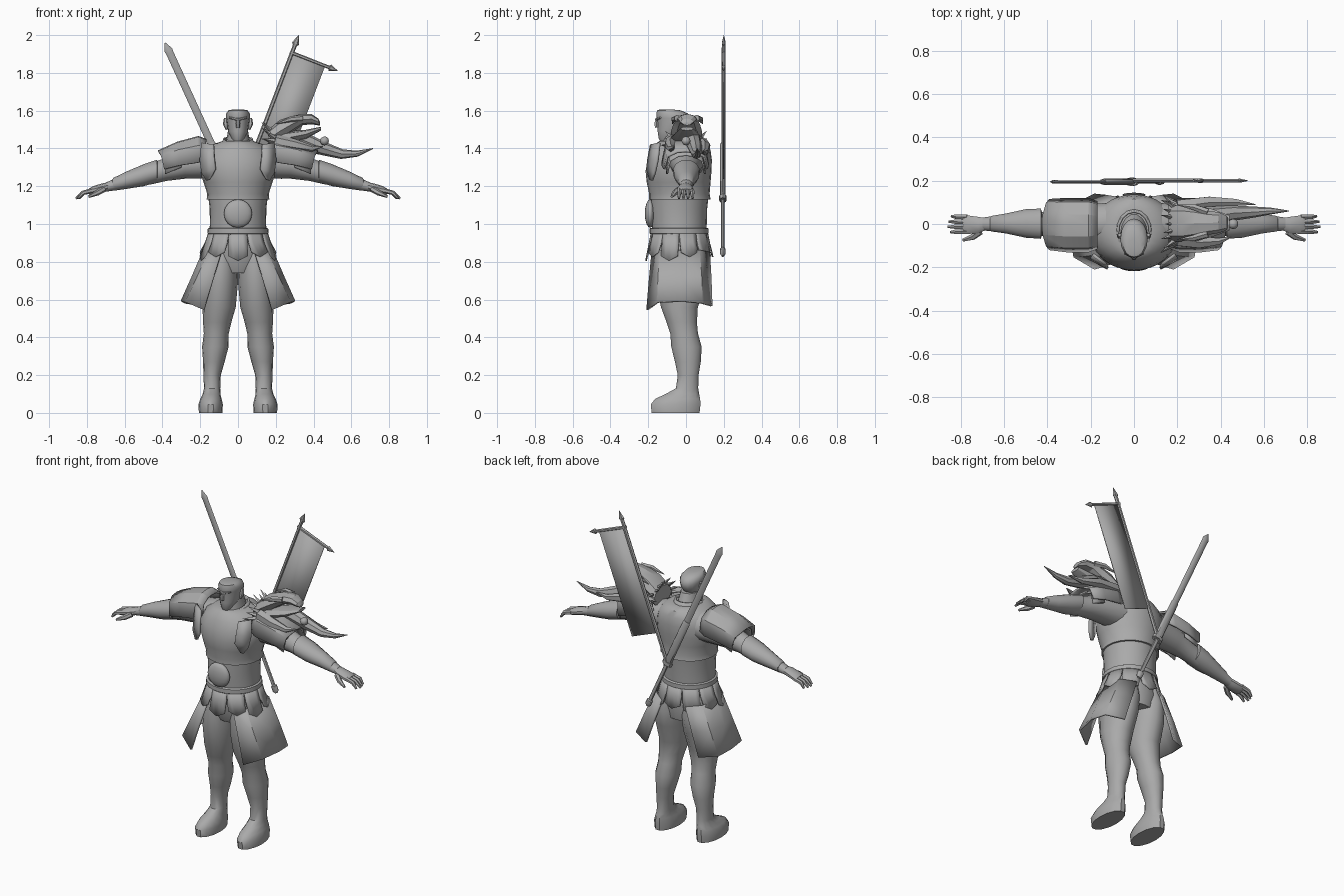
import bpy, bmesh, math
from mathutils import Vector

grey = bpy.data.materials.new("stone_grey")
grey.diffuse_color = (0.4, 0.4, 0.4, 1)


def finish(name, bm, mirror=False, thick=0, angle=40):
    bmesh.ops.recalc_face_normals(bm, faces=bm.faces)
    me = bpy.data.meshes.new(name)
    bm.to_mesh(me)
    bm.free()
    me.materials.append(grey)
    ob = bpy.data.objects.new(name, me)
    bpy.context.collection.objects.link(ob)
    bpy.ops.object.select_all(action='DESELECT')
    ob.select_set(True)
    bpy.context.view_layer.objects.active = ob
    bpy.ops.object.shade_smooth_by_angle(angle=math.radians(angle))
    if thick:
        m = ob.modifiers.new("thickness", 'SOLIDIFY')
        m.thickness, m.offset = thick, 0
    if mirror:
        ob.modifiers.new("mirror", 'MIRROR').use_mirror_merge = False
    return ob


def skin(name, rings, closed=True, **kw):
    """Bridge rows of points; closed rows become capped tubes."""
    bm = bmesh.new()
    vs = [[bm.verts.new(p) for p in r] for r in rings]
    n = len(rings[0])
    for a, b in zip(vs, vs[1:]):
        for i in range(n if closed else n - 1):
            j = (i + 1) % n
            bm.faces.new((a[i], a[j], b[j], b[i]))
    if closed:
        bm.faces.new(vs[0])
        bm.faces.new(vs[-1])
    return finish(name, bm, **kw)


def loft(name, rows, axis='z', n=14, **kw):
    """Rows: position along axis, centre, half size, y from, y to."""
    rings = []
    for t, c, h, y0, y1 in rows:
        ring = []
        for i in range(n):
            a = 2 * math.pi * i / n
            u, y = c + h * math.cos(a), (y0 + y1) / 2 + (y1 - y0) / 2 * math.sin(a)
            ring.append((u, y, t) if axis == 'z' else (t, y, u))
        rings.append(ring)
    return skin(name, rings, **kw)


def tube(name, pts, radii, n=8, flat=1, **kw):
    pts = [Vector(p) for p in pts]
    rings = []
    for i, (p, r) in enumerate(zip(pts, radii)):
        d = (pts[min(i + 1, len(pts) - 1)] - pts[max(i - 1, 0)]).normalized()
        u = Vector((0, 1, 0)).cross(d).normalized()
        v = d.cross(u)
        rings.append([p + u * r * math.cos(2 * math.pi * k / n)
                      + v * r * flat * math.sin(2 * math.pi * k / n) for k in range(n)])
    return skin(name, rings, **kw)


# Legs with feet
loft("legs", [(0, .145, .062, -.185, .075), (.045, .145, .065, -.19, .08), (.075, .143, .056, -.165, .078),
              (.1, .14, .047, -.11, .072), (.13, .137, .043, -.055, .066), (.2, .137, .046, -.045, .068),
              (.27, .128, .057, -.06, .08), (.35, .12, .07, -.08, .085), (.42, .115, .066, -.085, .065),
              (.48, .11, .075, -.105, .06), (.56, .1, .088, -.135, .065), (.68, .095, .094, -.16, .11),
              (.78, .09, .092, -.16, .125), (.9, .08, .08, -.14, .1)], mirror=True)

# Torso: hips, waist band, chest armour
loft("hips", [(.74, 0, .12, -.13, .1), (.82, 0, .16, -.165, .115), (.97, 0, .145, -.17, .1)], n=20)
loft("waist", [(.94, 0, .152, -.178, .105), (1.0, 0, .149, -.182, .11), (1.08, 0, .15, -.187, .112),
               (1.15, 0, .158, -.187, .12)], n=24)
loft("waist_belt", [(.945, 0, .155, -.187, .112), (.95, 0, .162, -.193, .12),
                    (.975, 0, .16, -.193, .12), (.98, 0, .152, -.187, .112)], n=24)
loft("chest", [(1.13, 0, .166, -.195, .13), (1.16, 0, .163, -.195, .125), (1.22, 0, .182, -.208, .13),
               (1.28, 0, .202, -.214, .135), (1.34, 0, .2, -.203, .137), (1.39, 0, .175, -.183, .13),
               (1.425, 0, .125, -.16, .115), (1.44, 0, .08, -.14, .08)], n=24)
loft("neck", [(1.39, 0, .075, -.14, .07), (1.44, 0, .062, -.13, .045), (1.5, 0, .052, -.115, .02)])

# Belt disc
bm = bmesh.new()
bmesh.ops.create_uvsphere(bm, u_segments=24, v_segments=8, radius=1)
for v in bm.verts:
    v.co = (v.co.x * .075, -.19 + v.co.y * .028, 1.055 + v.co.z * .075)
finish("belt_disc", bm)

# Head: skull, nose, brow, ears
loft("head", [(1.435, 0, .022, -.135, -.085), (1.455, 0, .036, -.145, -.05), (1.49, 0, .052, -.15, -.01),
              (1.53, 0, .058, -.15, .02), (1.56, 0, .063, -.155, .025), (1.585, 0, .063, -.157, .01),
              (1.602, 0, .05, -.152, -.03), (1.606, 0, .03, -.14, -.07)], n=16)
tube("nose", [(0, -.15, 1.56), (0, -.157, 1.535), (0, -.155, 1.51)], [.006, .012, .011], n=6)
tube("brow", [(-.045, -.135, 1.563), (0, -.155, 1.553), (.045, -.135, 1.563)], [.005, .009, .005], n=6)
tube("ears", [(.06, -.06, 1.5), (.066, -.055, 1.53), (.067, -.05, 1.56)], [.006, .014, .008],
     n=6, mirror=True)

# Collar with a V opening at the front
rows = [[], []]
for i in range(15):
    a = math.radians(-75 + i * 330 / 14 * 1)
    f = abs(i - 7) / 7
    for k, (r, z) in enumerate(((.085, 1.41 - .04 * f ** 3), (.074, 1.46 - .05 * f ** 3))):
        rows[k].append((r * math.cos(a), -.035 + 1.25 * r * math.sin(a), z))
skin("collar", rows, closed=False, thick=.01)

# Flared flaps below the belt
for i in range(10):
    a0 = -90 + i * 36
    rows = []
    for z, rx, ry, w in ((.965, .15, .145, 18), (.9, .172, .158, 17),
                         (.825 if i % 2 else .805, .2, .176, 15)):
        rows.append([(rx * math.cos(math.radians(a0 + w * s)),
                      -.035 + ry * math.sin(math.radians(a0 + w * s)),
                      z + (.025 * abs(s) if z < .85 else 0)) for s in (-1, -.5, 0, .5, 1)])
    skin("waist_flap", rows, closed=False, thick=.008)

# Side skirt plates, open at the front and back
skin("skirt_plates", [
    [(.09, -.178, .85), (.15, -.135, .86), (.18, -.03, .86), (.16, .07, .86), (.08, .122, .85)],
    [(.135, -.192, .7), (.212, -.145, .72), (.24, -.03, .72), (.222, .08, .72), (.13, .13, .71)],
    [(.18, -.205, .545), (.275, -.15, .585), (.298, -.02, .59), (.282, .085, .58), (.18, .135, .565)]],
    closed=False, thick=.012, mirror=True, angle=30)

# Arms with flared bracers
loft("arms", [(.13, 1.33, .09, -.09, .1), (.28, 1.315, .075, -.08, .085), (.38, 1.29, .062, -.06, .06),
              (.45, 1.268, .056, -.055, .055), (.6, 1.225, .04, -.04, .045), (.7, 1.195, .024, -.03, .03)],
     axis='x', mirror=True)
loft("bracers", [(.425, 1.28, .05, -.055, .055), (.43, 1.28, .06, -.07, .073), (.5, 1.258, .058, -.065, .07),
                 (.59, 1.232, .046, -.045, .05), (.66, 1.21, .034, -.035, .038), (.665, 1.21, .025, -.03, .03)],
     axis='x', mirror=True)

# Hands: palm, thumb, fingers
loft("palms", [(.68, 1.2, .022, -.028, .028), (.72, 1.19, .025, -.045, .035), (.77, 1.177, .022, -.048, .042),
               (.79, 1.172, .014, -.045, .042)], axis='x', n=10, mirror=True)
tube("thumbs", [(.71, -.035, 1.185), (.745, -.06, 1.165), (.79, -.075, 1.145)], [.016, .015, .007],
     n=6, mirror=True)
for i in range(4):
    y, e = -.034 + .022 * i, .012 * abs(i - 1.3)
    tube("fingers", [(.77, y, 1.178), (.82, y * 1.05, 1.165), (.862 - e, y * 1.1, 1.135)],
         [.013, .012, .006], n=6, mirror=True)


# Shoulder guards: faceted arched plates
def arch(x, top, low, y0, y1, slant=0):
    m = (y0 + y1) / 2
    return [(x + slant, y0, low), (x + slant / 2, y0 * .85, (top + low) / 2 + .02), (x, m + y0 * .4, top - .005),
            (x, m, top), (x, m + y1 * .4, top - .005), (x + slant / 2, y1 * .85, (top + low) / 2 + .02),
            (x + slant, y1, low)]


skin("shoulder_guards", [arch(.17, 1.445, 1.34, -.11, .1), arch(.21, 1.46, 1.325, -.125, .115),
                         arch(.32, 1.43, 1.31, -.125, .115, -.01), arch(.42, 1.385, 1.29, -.115, .11, -.03)],
     closed=False, thick=.012, mirror=True, angle=25)
skin("shoulder_lower_guards", [arch(.3, 1.4, 1.3, -.1, .095), arch(.395, 1.365, 1.265, -.1, .1, -.01)],
     closed=False, thick=.01, mirror=True, angle=25)

# Chest side plates
skin("chest_side_plates", [[(.13, -.185, 1.42), (.19, -.14, 1.43)], [(.125, -.2, 1.34), (.2, -.15, 1.34)],
                           [(.12, -.205, 1.29), (.19, -.165, 1.27)], [(.15, -.19, 1.235), (.165, -.18, 1.23)]],
     closed=False, thick=.014, mirror=True)

# Beast head on one shoulder: skull, jaw, crest, tusks
loft("beast_skull", [(.16, 1.45, .05, -.08, .085), (.22, 1.49, .06, -.08, .085), (.28, 1.525, .045, -.068, .075),
                     (.34, 1.553, .03, -.05, .06), (.39, 1.555, .027, -.042, .055), (.425, 1.54, .018, -.03, .04),
                     (.435, 1.53, .008, -.015, .025)], axis='x', n=8, angle=25)
loft("beast_jaw", [(.16, 1.43, .04, -.09, .1), (.26, 1.455, .035, -.085, .09), (.36, 1.475, .024, -.06, .07),
                   (.44, 1.505, .01, -.03, .04)], axis='x', n=8, angle=25)
tube("long_tusk", [(.22, .02, 1.47), (.34, .035, 1.445), (.45, .05, 1.4), (.55, .055, 1.37), (.63, .06, 1.372),
                   (.715, .06, 1.4)], [.045, .045, .036, .026, .016, .002], n=8)
tube("rear_tusk", [(.2, .08, 1.43), (.35, .1, 1.41), (.47, .1, 1.38), (.56, .09, 1.385)],
     [.035, .03, .018, .002], n=6)
tube("front_tusk", [(.2, -.07, 1.44), (.3, -.085, 1.42), (.39, -.08, 1.4), (.45, -.06, 1.41)],
     [.035, .03, .018, .002], n=6)
for y in (-.045, .055):
    tube("beast_horn", [(.34, y, 1.56), (.28, y * 1.4, 1.555), (.2, y * 1.6, 1.53)], [.018, .015, .002], n=6)
bm = bmesh.new()
bmesh.ops.create_icosphere(bm, subdivisions=2, radius=.024)
bmesh.ops.translate(bm, verts=bm.verts, vec=(.458, 0, 1.44))
finish("beast_pearl", bm)

# Spiky mane around the beast's neck
for i in range(13):
    a = math.radians(-20 + i * 220 / 12)
    c, s = math.cos(a), math.sin(a)
    r = .145 + .02 * (i % 2)
    tube("mane_spike", [(.2, .08 * c, 1.42 + .05 * s), (.145 - .01 * (i % 3), r * .8 * c, 1.42 + r * .75 * s)],
         [.018, .001], n=4)


# Helper for points along the two back-mounted shafts
def along(a, b, t, y):
    return (a[0] + (b[0] - a[0]) * t, y, a[1] + (b[1] - a[1]) * t)


# Sword slung across the back
A, B = (.13, .83), (-.386, 1.96)
tube("sword_blade", [along(A, B, t, .195) for t in (.27, .3, .95, .965, 1)], [.014, .02, .02, .022, .002], n=6, flat=.4)
tube("sword_sheath", [along(A, B, t, .195) for t in (.26, .27, .52, .53)], [.02, .025, .024, .018], n=8, flat=.6)
tube("sword_grip", [along(A, B, t, .195) for t in (.0, .01, .035, .04, .28)], [.01, .02, .02, .012, .013], n=8, flat=.7)
tube("sword_guard", [along(A, B, t, .195) for t in (.262, .28)], [.034, .034], n=8, flat=.6)

# Banner: pole, spear tip, crossbar, cloth
P, Q = (-.015, 1.12), (.322, 2.0)
tube("banner_pole", [along(P, Q, t, .2) for t in (0, .96)], [.011, .011], n=6)
tube("banner_spear_tip", [along(P, Q, t, .2) for t in (.935, .95, 1)], [.01, .02, .001], n=6, flat=.6)
tube("banner_crossbar", [(.275, .2, 1.91), (.485, .2, 1.828)], [.01, .009], n=6)
tube("crossbar_tip", [(.48, .2, 1.83), (.487, .2, 1.827), (.527, .2, 1.812)], [.008, .018, .001], n=6, flat=.6)
skin("banner_cloth", [[(.29, .2, 1.905), (.462, .2, 1.838)], [(.06, .2, 1.305), (.232, .2, 1.238)]],
     closed=False, thick=.006)
